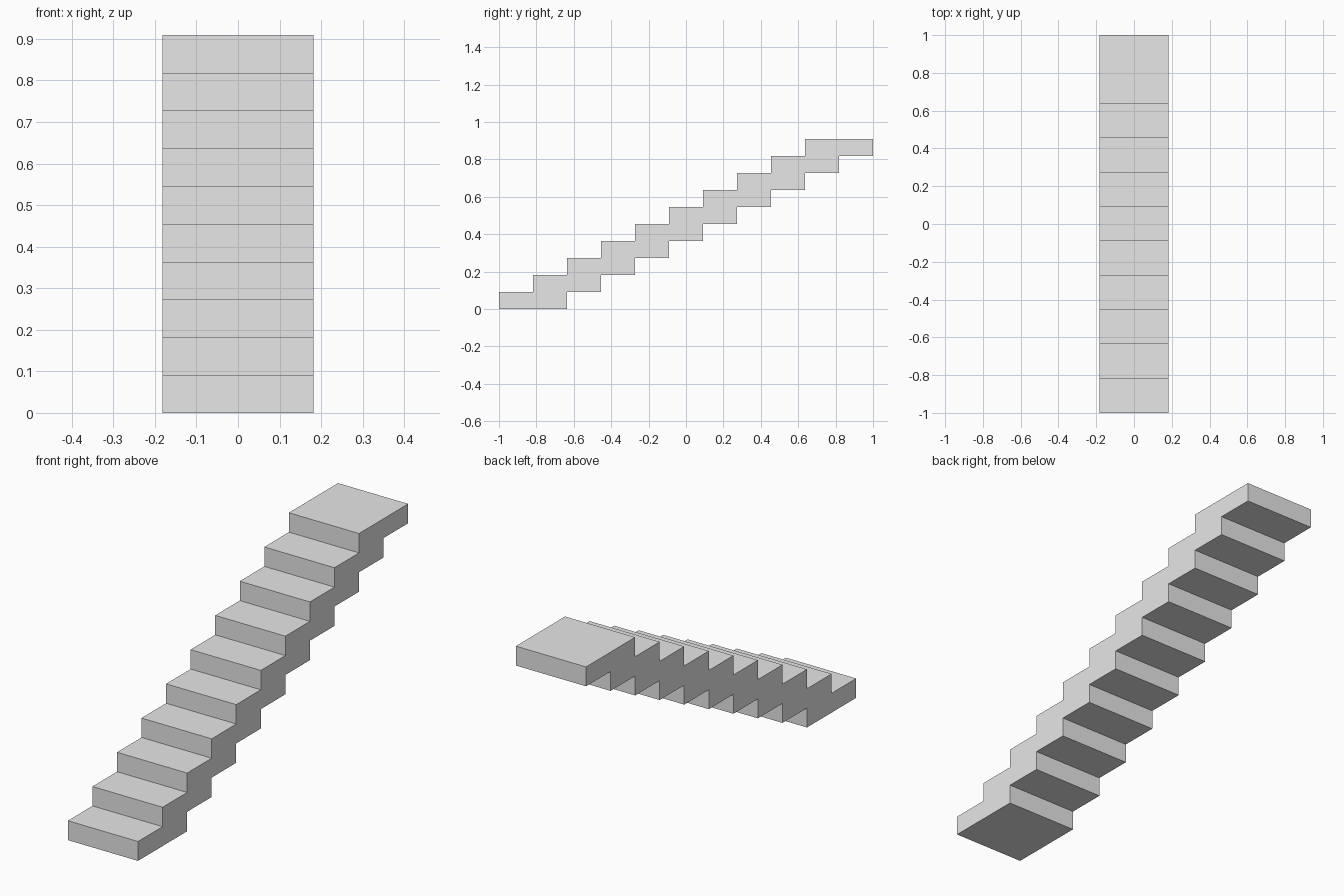
import bpy

cube = bpy.data.objects.get("Cube")
if cube:
    bpy.data.objects.remove(cube, do_unlink=True)

STEPS = 10
RUN = 2 / (STEPS + 1)
RISE = RUN / 2
HALF_WIDTH = RUN

grey = bpy.data.materials.new("plain grey")
grey.use_nodes = True
grey.diffuse_color = (0.8, 0.8, 0.8, 1)
grey.node_tree.nodes["Principled BSDF"].inputs["Base Color"].default_value = (0.8, 0.8, 0.8, 1)


def flight(name, first, last):
    """Extrude a zigzag side profile: up the treads, then back down the soffit."""
    upper, lower = [], []
    for i in range(first, last):
        front = -1 + i * RUN
        for z in (i * RISE, (i + 1) * RISE):
            upper.append((front, z))
            lower.append((front + 2 * RUN, z))
    profile = upper + lower[::-1]
    n = len(profile)
    verts = [(x, y, z) for x in (-HALF_WIDTH, HALF_WIDTH) for y, z in profile]
    faces = [tuple(range(n))[::-1], tuple(range(n, 2 * n))]
    faces += [(i, (i + 1) % n, (i + 1) % n + n, i + n) for i in range(n)]
    mesh = bpy.data.meshes.new(name)
    mesh.from_pydata(verts, [], [f[::-1] for f in faces])
    # Side caps and strips share one outward winding
    mesh.validate()
    import_bm(mesh)
    mesh.materials.append(grey)
    obj = bpy.data.objects.new(name, mesh)
    bpy.context.collection.objects.link(obj)
    return obj


def import_bm(mesh):
    """Make all normals face outward."""
    import bmesh
    bm = bmesh.new()
    bm.from_mesh(mesh)
    bmesh.ops.recalc_face_normals(bm, faces=bm.faces)
    bm.to_mesh(mesh)
    bm.free()


# Two flights of five steps, stacked
flight("lower_flight", 0, STEPS // 2)
flight("upper_flight", STEPS // 2, STEPS)
